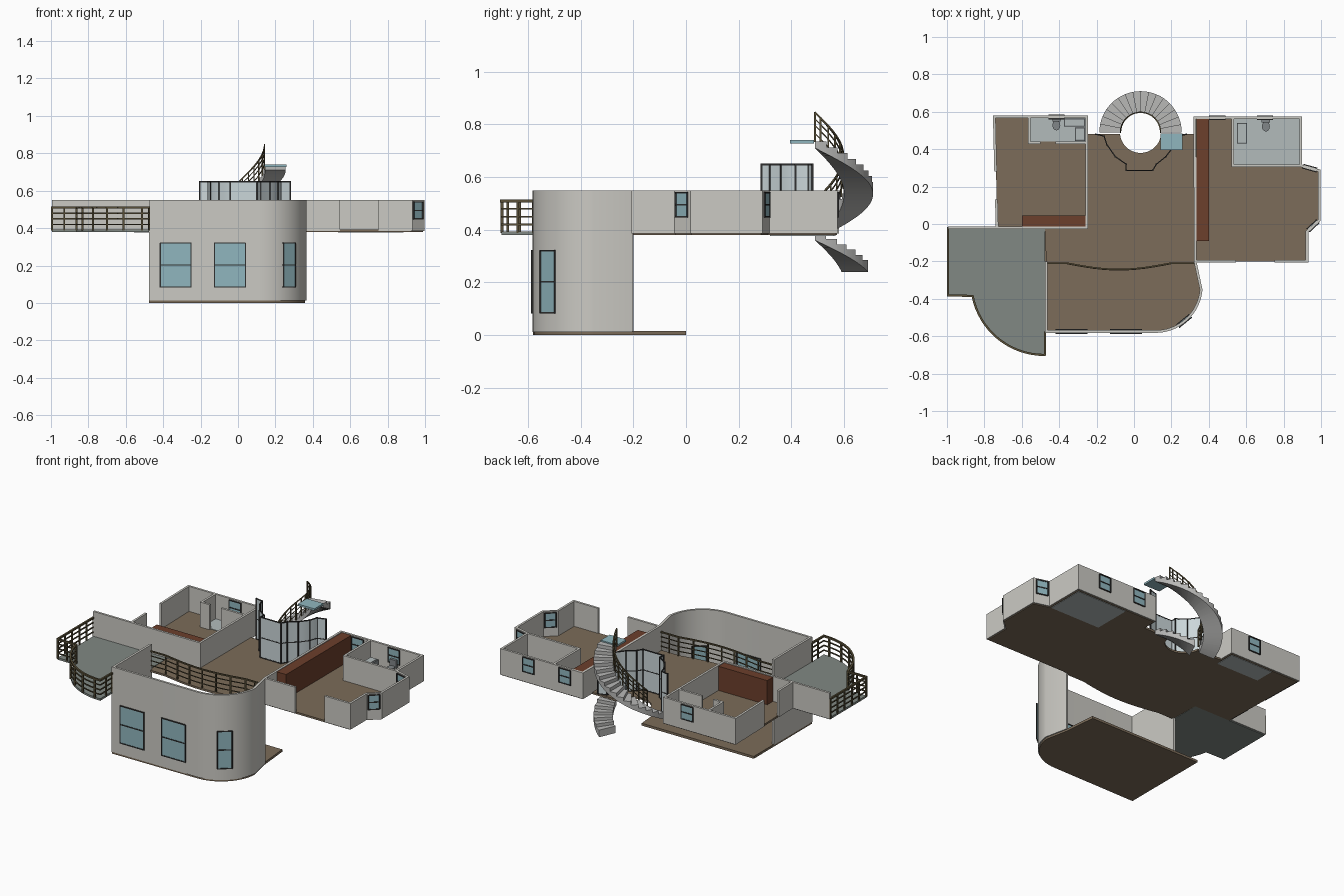
import bpy, bmesh
from math import sin, cos, radians, atan2, hypot, pi
from mathutils import Vector, Matrix

if "Cube" in bpy.data.objects:
    bpy.data.objects.remove(bpy.data.objects["Cube"])

def material(name, rgb):
    m = bpy.data.materials.new(name)
    m.diffuse_color = (*rgb, 1)
    m.use_nodes = True
    m.node_tree.nodes["Principled BSDF"].inputs["Base Color"].default_value = m.diffuse_color
    return m

WALL = material("plaster", (.60, .59, .55))
WOOD = material("wood_floor", (.20, .15, .10))
DECK = material("terrace_deck", (.22, .25, .23))
TILE = material("tile", (.45, .50, .50))
RED = material("closet_wood", (.15, .05, .025))
GLASS = material("glass", (.28, .47, .52))
PALE = material("clear_glass", (.60, .68, .70))
METAL = material("dark_frame", (.03, .03, .03))
BRASS = material("rail_metal", (.10, .08, .04))
STONE = material("stair_stone", (.48, .48, .47))
SINK = material("fixtures", (.22, .24, .25))

def finish(name, bm, mat):
    bmesh.ops.recalc_face_normals(bm, faces=bm.faces)
    me = bpy.data.meshes.new(name)
    bm.to_mesh(me)
    bm.free()
    me.shade_smooth()
    me.set_sharp_from_angle(angle=radians(25))
    me.materials.append(mat)
    ob = bpy.data.objects.new(name, me)
    bpy.context.collection.objects.link(ob)
    return ob

def prism(name, pts, z0, z1, mat):
    bm = bmesh.new()
    f = bm.faces.new([bm.verts.new((x, y, z0)) for x, y in pts])
    r = bmesh.ops.extrude_face_region(bm, geom=[f])
    top = [v for v in r["geom"] if isinstance(v, bmesh.types.BMVert)]
    bmesh.ops.translate(bm, verts=top, vec=(0, 0, z1 - z0))
    return finish(name, bm, mat)

def box(name, x0, x1, y0, y1, z0, z1, mat):
    return prism(name, [(x0, y0), (x1, y0), (x1, y1), (x0, y1)], z0, z1, mat)

def wall(name, pts, z0=.385, z1=.55, t=.014, mat=WALL):
    """Mitred wall of thickness t along an open path."""
    P = [Vector(p) for p in pts]
    left, right = [], []
    for i, p in enumerate(P):
        a = (p - P[i - 1]).normalized() if i else (P[1] - p).normalized()
        b = (P[i + 1] - p).normalized() if i < len(P) - 1 else a
        n = Vector((-a.y - b.y, a.x + b.x)).normalized()
        off = n * (t / 2 / max(.4, n.dot(Vector((-a.y, a.x)))))
        left.append(p + off)
        right.append(p - off)
    return prism(name, left + right[::-1], z0, z1, mat)

def bar(bm, a, b, r):
    a, b = Vector(a), Vector(b)
    d = b - a
    m = Matrix.Translation((a + b) / 2) @ d.to_track_quat('Z', 'Y').to_matrix().to_4x4()
    bmesh.ops.create_cube(bm, size=1, matrix=m @ Matrix.Diagonal((2 * r, 2 * r, d.length + r, 1)))

def railing(name, pts, heights, step=.09, r=.003, mat=BRASS):
    """Horizontal bars along a 3D path with evenly spaced posts."""
    bm = bmesh.new()
    P = [Vector(p) for p in pts]
    up = Vector((0, 0, 1))
    since = step
    for i, p in enumerate(P):
        if i:
            since += (p - P[i - 1]).length
            n = max(1, round((p - P[i - 1]).length / step))
            for k in range(1, n):
                q = P[i - 1].lerp(p, k / n)
                bar(bm, q, q + up * heights[-1], r)
            for h in heights:
                bar(bm, P[i - 1] + up * h, p + up * h, r * (1.4 if h == heights[-1] else .8))
        if since >= step * .95 or i == len(P) - 1:
            bar(bm, p, p + up * heights[-1], r * 1.3)
            since = 0
    return finish(name, bm, mat)

def window(name, x, y, ang, w, z0, z1):
    """Pane with frame and a middle bar, rotated about z."""
    u = Vector((cos(ang), sin(ang), 0)) * (w / 2)
    c = Vector((x, y, 0))
    n = Vector((-sin(ang), cos(ang), 0)) * .010
    prism(name + "_pane", [(c + a * u + b * n).xy for a, b in ((-1, -1), (1, -1), (1, 1), (-1, 1))], z0, z1, GLASS)
    bm = bmesh.new()
    for s in (-1, 1):
        o = c + s * n
        for z in (z0, (z0 + z1) / 2, z1):
            bar(bm, o - u + Vector((0, 0, z)), o + u + Vector((0, 0, z)), .003)
        for e in (-1, 1):
            bar(bm, o + e * u + Vector((0, 0, z0)), o + e * u + Vector((0, 0, z1)), .003)
    finish(name + "_frame", bm, METAL)

def arc(cx, cy, r, a0, a1, n):
    return [(cx + r * cos(radians(a0 + (a1 - a0) * i / n)), cy + r * sin(radians(a0 + (a1 - a0) * i / n)))
            for i in range(n + 1)]

# Lower storey: floor and the tall curved front wall
curve = arc(.115, -.33, .245, -90, -5, 16)
front = [(-.47, -.20), (-.47, -.575)] + curve + [(.328, -.205)]
prism("lower_floor", [(-.475, 0), (-.475, -.58)] + curve + [(.328, -.2), (.31, 0)], 0, .015, WOOD)
wall("tall_front_wall", front, .012, .55)
window("front_window_left", -.333, -.575, 0, .165, .085, .32)
window("front_window_right", -.043, -.575, 0, .165, .085, .32)
window("curved_wall_window", .269, -.518, radians(39), .085, .085, .32)

# Upper floor slab with curved balcony edge and stairwell notch
edge = [(-.47, -.215), (-.36, -.215)] + \
       [(-.36 + .56 * i / 12, -.215 - .034 * sin(pi * i / 12)) for i in range(1, 12)] + \
       [(.20, -.215), (.325, -.215)]
right_outline = [(.33, -.2), (.925, -.2), (.925, -.04), (.99, .02), (.99, .285), (.892, .312), (.892, .568), (.325, .568)]
prism("upper_floor", [(-.745, .573), (-.73, -.02), (-.475, -.02)] + edge + right_outline
      + [(.325, .48)] + arc(.035, .49, .11, -5, -175, 24) + [(-.25, .48), (-.25, .573)], .38, .392, WOOD)
railing("balcony_railing", [(x, y + .006, .39) for x, y in edge], (.03, .06, .09, .12), .08)

# Terrace with its railing
bow = arc(-.48, -.31, .39, 191, 270, 16)
terrace = [(-.995, -.02), (-.995, -.382)] + bow + [(-.475, -.70)]
prism("terrace_floor", terrace + [(-.475, -.02)], .38, .393, DECK)
railing("terrace_railing", [(x, y, .39) for x, y in terrace + [(-.475, -.58)]], (.03, .06, .09, .12), .075, .004)
wall("terrace_back_wall", [(-.995, -.02), (-.73, -.02)])

# Left bedroom and bathroom
wall("left_room_side_wall", [(-.732, -.02), (-.736, .13)])
wall("left_room_wall", [(-.740, .28), (-.747, .573), (-.252, .573), (-.252, -.02), (-.73, -.02)])
wall("left_bath_side_wall", [(-.56, .566), (-.56, .435), (-.50, .435)])
wall("left_bath_front_wall", [(-.42, .435), (-.259, .435)])
box("left_bath_floor", -.555, -.257, .44, .568, .377, .395, TILE)
box("left_closet", -.60, -.259, -.013, .045, .39, .545, RED)
window("left_bath_window", -.415, .573, 0, .08, .45, .54)

# Right bedroom and bathroom
wall("right_room_wall", [(.75, -.2)] + right_outline[1:] + [(.328, -.2), (.545, -.2)])
wall("right_bath_wall", [(.528, .562), (.528, .312), (.888, .312)])
box("right_bath_floor", .534, .886, .318, .562, .377, .395, TILE)
box("right_closet", .335, .40, -.09, .561, .39, .547, RED)
window("back_window_bath", .70, .568, 0, .08, .45, .54)
window("back_window_room", .445, .568, 0, .08, .45, .54)
window("bay_window_front", .957, -.01, atan2(.06, .065), .066, .45, .54)
window("bay_window_back", .941, .2985, atan2(-.027, .098), .07, .45, .54)

# Bathroom fixtures
def toilet(name, x, y):
    box(name + "_tank", x - .022, x + .022, y, y + .018, .43, .48, SINK)
    bm = bmesh.new()
    bmesh.ops.create_cone(bm, cap_ends=True, segments=20, radius1=.012, radius2=.021, depth=.048,
                          matrix=Matrix.Translation((x, y - .02, .418)) @ Matrix.Diagonal((1, 1.3, 1, 1)))
    finish(name + "_bowl", bm, SINK)

def vanity(name, x0, x1, y0, y1):
    box(name + "_cabinet", x0, x1, y0, y1, .39, .455, SINK)
    bm = bmesh.new()
    bmesh.ops.create_grid(bm, x_segments=1, y_segments=1, size=.5, matrix=Matrix.Translation(
        ((x0 + x1) / 2, (y0 + y1) / 2, .457)) @ Matrix.Diagonal((x1 - x0 - .012, y1 - y0 - .012, 1, 1)))
    r = bmesh.ops.extrude_face_region(bm, geom=bm.faces[:])
    bmesh.ops.translate(bm, verts=[v for v in r["geom"] if isinstance(v, bmesh.types.BMVert)], vec=(0, 0, .004))
    finish(name + "_basin", bm, TILE)

toilet("left_toilet", -.415, .548)
toilet("right_toilet", .705, .542)
vanity("left_vanity_back", -.375, -.262, .52, .563)
vanity("left_vanity_side", -.315, -.262, .445, .515)
vanity("right_vanity", .55, .605, .43, .54)

# Glass screen around the stairwell
screen = [(-.205, .48), (-.16, .47), (-.145, .425), (-.10, .36), (-.042, .32), (-.042, .287),
          (.10, .287), (.12, .32), (.17, .36), (.212, .415), (.228, .465), (.28, .48)]
wall("glass_screen", screen, .392, .65, .004, PALE)
bm = bmesh.new()
for i, (x, y) in enumerate(screen):
    bar(bm, (x, y, .392), (x, y, .65), .004)
    if i:
        for z in (.395, .52, .648):
            bar(bm, (*screen[i - 1], z), (x, y, z), .003)
finish("screen_frame", bm, METAL)

# Spiral stair: flat treads over a smooth helical underside
def spiral(name, a0, a1, z0, z1, n, sub=3):
    bm = bmesh.new()
    thick = .045
    for i in range(n):
        top = z0 + (z1 - z0) * (i + 1) / n
        for k in range(sub):
            ring = []
            for f in ((i + k / sub) / n, (i + (k + 1) / sub) / n):
                a = radians(a0 + (a1 - a0) * f)
                low = z0 + (z1 - z0) * f - thick + .02
                ring.append([bm.verts.new((.035 + r * cos(a), .49 + r * sin(a), z))
                             for r, z in ((.11, low), (.22, low), (.22, top), (.11, top))])
            A, B = ring
            for j in range(4):
                bm.faces.new((A[j], A[j - 1], B[j - 1], B[j]))
            if k == 0:
                bm.faces.new(A)
            if k == sub - 1:
                bm.faces.new(B)
    bmesh.ops.remove_doubles(bm, verts=bm.verts, dist=1e-5)
    finish(name, bm, STONE)

spiral("upper_stair", 180, 0, .385, .735, 16)
spiral("lower_stair", 66, 0, .265, .385, 6)
railing("stair_railing", [(x, y, .40 + .335 * i / 32) for i, (x, y) in enumerate(arc(.035, .49, .107, 180, 0, 32))],
        (.03, .06, .085, .11), .04, .0025)
box("stair_landing", .142, .258, .395, .485, .728, .74, GLASS)
